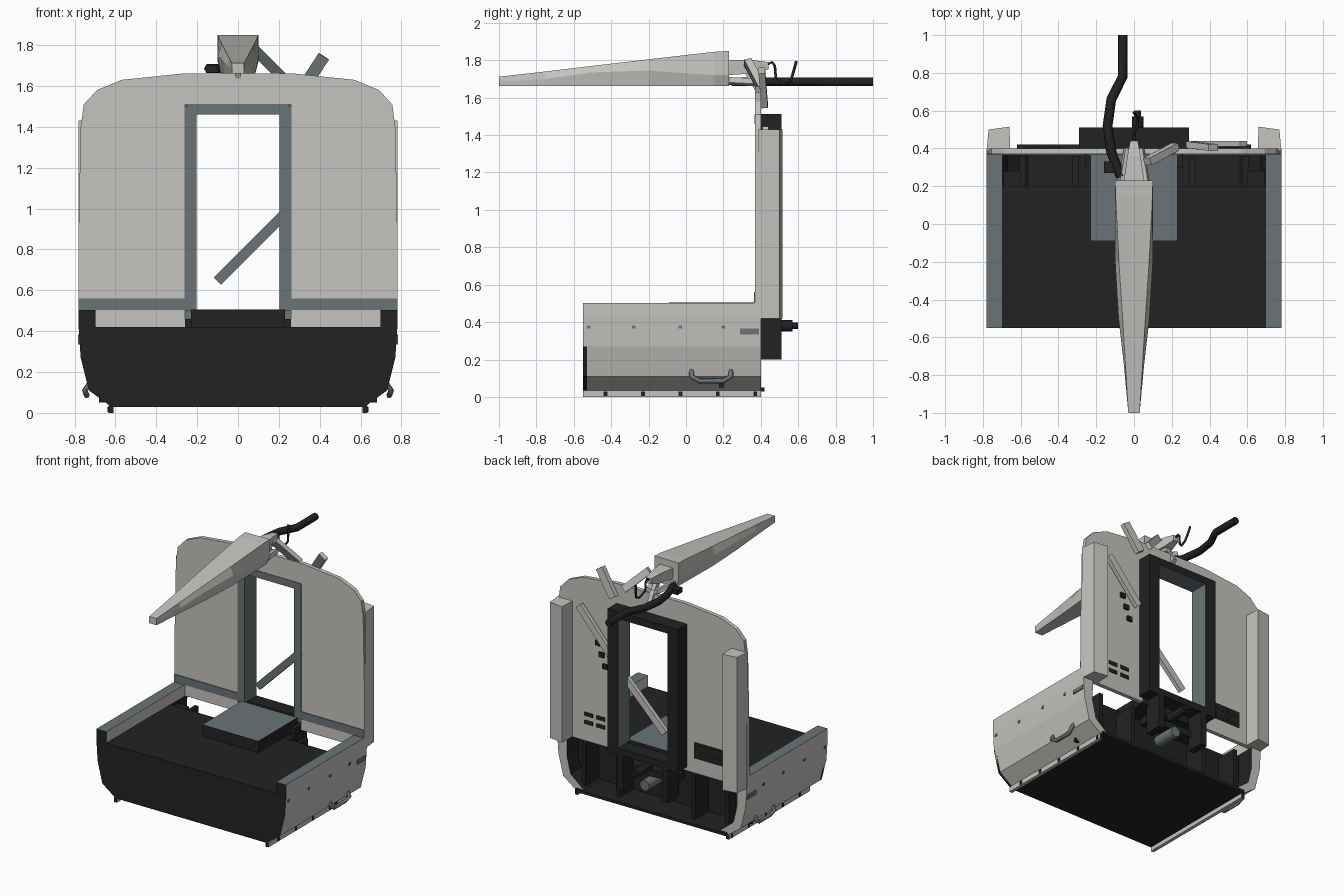
import bpy, bmesh, math
from mathutils import Vector

if "Cube" in bpy.data.objects:
    bpy.data.objects.remove(bpy.data.objects["Cube"])


def material(name, rgb):
    m = bpy.data.materials.new(name)
    m.diffuse_color = (*rgb, 1)
    m.use_nodes = True
    m.node_tree.nodes["Principled BSDF"].inputs["Base Color"].default_value = m.diffuse_color
    return m


MATS = [material("light grey", (0.56, 0.55, 0.52)),
        material("near black", (0.016, 0.016, 0.016)),
        material("blue grey", (0.145, 0.175, 0.185))]
LIGHT, DARK, BLUE = 0, 1, 2


def finish(name, bm, rule):
    """Make an object; rule is a material index or a function of (normal, centre)."""
    bmesh.ops.recalc_face_normals(bm, faces=bm.faces[:])
    for f in bm.faces:
        f.material_index = rule(f.normal, f.calc_center_median()) if callable(rule) else rule
    me = bpy.data.meshes.new(name)
    bm.to_mesh(me)
    bm.free()
    for m in MATS:
        me.materials.append(m)
    ob = bpy.data.objects.new(name, me)
    bpy.context.collection.objects.link(ob)
    return ob


def loft(name, rings, rule):
    """Skin a list of equal-length rings and cap both ends."""
    bm = bmesh.new()
    rows = [[bm.verts.new(p) for p in r] for r in rings]
    n = len(rows[0])
    for a, b in zip(rows, rows[1:]):
        for i in range(n):
            j = (i + 1) % n
            bm.faces.new((a[i], a[j], b[j], b[i]))
    bm.faces.new(rows[0])
    bm.faces.new(rows[-1])
    return finish(name, bm, rule)


def prism_y(name, pts, y0, y1, rule):
    return loft(name, [[(x, y, z) for x, z in pts] for y in (y0, y1)], rule)


def box(name, x0, x1, y0, y1, z0, z1, rule):
    return prism_y(name, [(x0, z0), (x1, z0), (x1, z1), (x0, z1)], y0, y1, rule)


def bar(name, a, b, w, d, rule):
    """Rectangular strut between two points."""
    a, b = Vector(a), Vector(b)
    t = (b - a).normalized()
    u = t.cross(Vector((0, 1, 0))).normalized() * w / 2
    v = t.cross(u).normalized() * d / 2
    return loft(name, [[p + u + v, p - u + v, p - u - v, p + u - v] for p in (a, b)], rule)


def tube(name, pts, r, mat, sides=2):
    cu = bpy.data.curves.new(name, 'CURVE')
    cu.dimensions = '3D'
    cu.bevel_depth = r
    cu.bevel_resolution = sides
    cu.use_fill_caps = True
    sp = cu.splines.new('POLY')
    sp.points.add(len(pts) - 1)
    for p, q in zip(sp.points, pts):
        p.co = (*q, 1)
    cu.materials.append(MATS[mat])
    ob = bpy.data.objects.new(name, cu)
    bpy.context.collection.objects.link(ob)
    return ob


def front_blue(n, c):
    return BLUE if n.y < -0.5 else LIGHT


# Tub: bottom plate, raised floor, front panel, inner bulkhead
box("bottom_plate", -0.62, 0.62, -0.55, 0.42, 0.03, 0.05, DARK)
box("tub_floor", -0.7, 0.7, -0.545, 0.2, 0.395, 0.42, DARK)
box("bulkhead", -0.68, 0.68, 0.18, 0.2, 0.05, 0.4, DARK)
for s, side in ((-1, "left"), (1, "right")):
    prism_y(side + "_front_panel", [(0, 0.03), (s * 0.62, 0.03), (s * 0.73, 0.11),
            (s * 0.77, 0.27), (s * 0.775, 0.42), (0, 0.42)], -0.551, -0.53, DARK)

    # Side walls: pale outside, dark front and hollow interior
    def wall_rule(n, c, s=s):
        if n.y < -0.9:
            return DARK
        if n.z > 0.9 and c.z > 0.45:
            return BLUE
        return DARK if n.x * s < -0.1 and c.z < 0.41 else LIGHT
    prof = [(0.62, 0.03), (0.73, 0.11), (0.77, 0.27), (0.78, 0.42), (0.78, 0.503),
            (0.697, 0.503), (0.697, 0.42), (0.7, 0.27), (0.67, 0.14), (0.56, 0.05)]
    prism_y(side + "_wall", [(s * x, z) for x, z in prof], -0.55, 0.40, wall_rule)
    box(side + "_skid", s * 0.61, s * 0.635, -0.55, 0.40, 0, 0.035,
        lambda n, c: DARK if abs(n.y) > 0.9 else LIGHT)
    for i in range(5):
        y = -0.43 + 0.2 * i
        box(f"{side}_skid_bolt_{i}", s * 0.63, s * 0.638, y - 0.01, y + 0.01, 0.005, 0.03, DARK)
    # Side handle, studs and latch
    tube(side + "_handle", [(s * 0.73, 0.03, 0.14), (s * 0.75, 0.03, 0.11), (s * 0.74, 0.07, 0.085),
         (s * 0.74, 0.2, 0.085), (s * 0.75, 0.24, 0.11), (s * 0.73, 0.24, 0.14)], 0.014, BLUE, 1)
    for i, y in enumerate((-0.52, -0.28, -0.03, 0.2)):
        box(f"{side}_stud_{i}", s * 0.77, s * 0.782, y - 0.009, y + 0.009, 0.365, 0.383, BLUE)
    box(side + "_latch", s * 0.765, s * 0.782, 0.29, 0.39, 0.335, 0.365, BLUE)
    # Ribs in the open rear bay
    for i, x in enumerate((0.31, 0.59)):
        box(f"{side}_rib_{i}", s * (x - 0.015), s * (x + 0.015), 0.2, 0.36, 0.05, 0.38, DARK)
    box(side + "_bay_box", s * 0.6, s * 0.69, 0.2, 0.28, 0.15, 0.4, DARK)

    # Rear side flaps standing behind the back wall
    flap = [(0.78, 0.385), (0.77, 0.50), (0.66, 0.515), (0.655, 0.40)]
    loft(side + "_flap", [[(s * x, y, z) for x, y in flap] for z in (0.42, 1.43)], LIGHT)
    # Strip along the foot of the back wall
    box(side + "_foot_strip", s * 0.26, s * 0.78, 0.364, 0.372, 0.503, 0.56, BLUE)
    box(side + "_step", s * 0.2, s * 0.26, 0.3, 0.4, 0.41, 0.46, DARK)
    # Vent slots on the rear face
    for i in range(2):
        for j in range(2):
            x, z = 0.42 + 0.1 * i, 0.56 + 0.06 * j
            box(f"{side}_slot_{i}{j}", s * (x - 0.035), s * (x + 0.035), 0.398, 0.405,
                z - 0.014, z + 0.014, DARK)
    # Frame hangers below the doorway
    box(side + "_hanger", s * 0.16, s * 0.21, 0.38, 0.51, 0.2, 0.47, DARK)

box("slot_plate", -0.59, -0.35, 0.398, 0.403, 0.53, 0.65, DARK)
for i, z in enumerate((1.0, 1.08, 1.16)):
    box(f"rear_clip_{i}", 0.36 + 0.03 * i, 0.4 + 0.03 * i, 0.398, 0.415, z, z + 0.035, DARK)

# Seat box in the middle of the floor
box("floor_box", -0.23, 0.23, -0.09, 0.37, 0.415, 0.506,
    lambda n, c: BLUE if n.z > 0.9 else DARK)

# Back wall: arched plate with a doorway, built as one strip outline
half = [(0.26, 0.42), (0.78, 0.42), (0.78, 0.9), (0.77, 1.4), (0.755, 1.51),
        (0.69, 1.58), (0.57, 1.63), (0.28, 1.66)]
outline = half + [(-x, z) for x, z in reversed(half)] + [(-0.26, 1.51), (0.26, 1.51)]
prism_y("back_wall", outline, 0.37, 0.40, LIGHT)


# Deep door frame behind the wall
def frame_rule(n, c):
    inner = abs(c.x) < 0.21 and 0.5 < c.z < 1.47
    return BLUE if n.y < -0.9 or inner else DARK


for s, side in ((-1, "left"), (1, "right")):
    box(side + "_door_jamb", s * 0.203, s * 0.29, 0.385 + 0.016, 0.51, 0.45, 1.512, frame_rule)
    box(side + "_jamb_trim", s * 0.203, s * 0.262, 0.368, 0.402, 0.5, 1.5, BLUE)
box("door_head", -0.205, 0.205, 0.401, 0.51, 1.46, 1.512, frame_rule)
box("door_head_trim", -0.25, 0.25, 0.366, 0.402, 1.46, 1.511, BLUE)
box("door_sill", -0.205, 0.205, 0.401, 0.51, 0.45, 0.5, DARK)

# Hitch under the doorway
box("hitch_beam", -0.2, 0.2, 0.3, 0.4, 0.3, 0.35, DARK)
tube("hitch_roller", [(0.02, 0.28, 0.25), (0.02, 0.46, 0.25)], 0.04, BLUE)
tube("hitch_pin", [(0.02, 0.4, 0.38), (0.02, 0.57, 0.38)], 0.03, DARK)
tube("hitch_tip", [(0.02, 0.56, 0.38), (0.02, 0.6, 0.38)], 0.018, DARK)

# Tapered boom: y, top half width, top z, middle half width, middle z, bottom half width
stations = [(0.23, 0.1, 1.85, 0.1, 1.72, 0.075), (0.15, 0.098, 1.845, 0.1, 1.72, 0.08),
            (-0.2, 0.08, 1.805, 0.1, 1.745, 0.085), (-0.5, 0.06, 1.77, 0.082, 1.735, 0.07),
            (-0.75, 0.045, 1.74, 0.053, 1.70, 0.048), (-1, 0.03, 1.712, 0.03, 1.685, 0.03)]
loft("boom", [[(-a, y, zt), (a, y, zt), (b, y, zm), (c, y, 1.662), (-c, y, 1.662), (-b, y, zm)]
              for y, a, zt, b, zm, c in stations], LIGHT)

# Boom mount and its links
loft("boom_mount", [[(-w, y, z0), (w, y, z0), (w, y, z1), (-w, y, z1)]
     for y, w, z0, z1 in ((0.22, 0.055, 1.72, 1.80), (0.36, 0.035, 1.73, 1.80),
                          (0.44, 0.02, 1.75, 1.79))], LIGHT)
for s, side in ((-1, "left"), (1, "right")):
    bar(side + "_mount_leg", (s * 0.06, 0.22, 1.69), (s * 0.03, 0.4, 1.68), 0.03, 0.04, LIGHT)
bar("mount_post", (0, 0.31, 1.78), (0, 0.415, 1.6), 0.03, 0.04, LIGHT)
bar("boom_link", (0.07, 0.33, 1.79), (0.22, 0.41, 1.64), 0.05, 0.04, front_blue)
bar("upper_strut", (0.42, 0.405, 1.745), (0.3, 0.42, 1.56), 0.06, 0.035, front_blue)
bar("rear_strut", (0.58, 0.425, 1.43), (0.32, 0.425, 1.13), 0.05, 0.03, front_blue)
bar("door_strut", (-0.1, 0.385, 0.645), (0.255, 0.385, 1.0), 0.05, 0.03, front_blue)
box("mount_clamp", -0.16, -0.09, 0.27, 0.33, 1.665, 1.70, DARK)

# Trailing cable and small looped wire
tube("cable", [(-0.07, 0.25, 1.685), (-0.12, 0.38, 1.685), (-0.14, 0.52, 1.685),
     (-0.12, 0.66, 1.685), (-0.06, 0.78, 1.685), (-0.06, 1.0, 1.685)], 0.026, DARK, 1)
tube("wire_loop", [(0, 0.42, 1.77), (0, 0.46, 1.79), (0, 0.475, 1.77), (0, 0.48, 1.71),
     (0.02, 0.52, 1.67), (0.02, 0.56, 1.69), (0.01, 0.575, 1.74), (0, 0.59, 1.795)], 0.008, DARK, 1)
